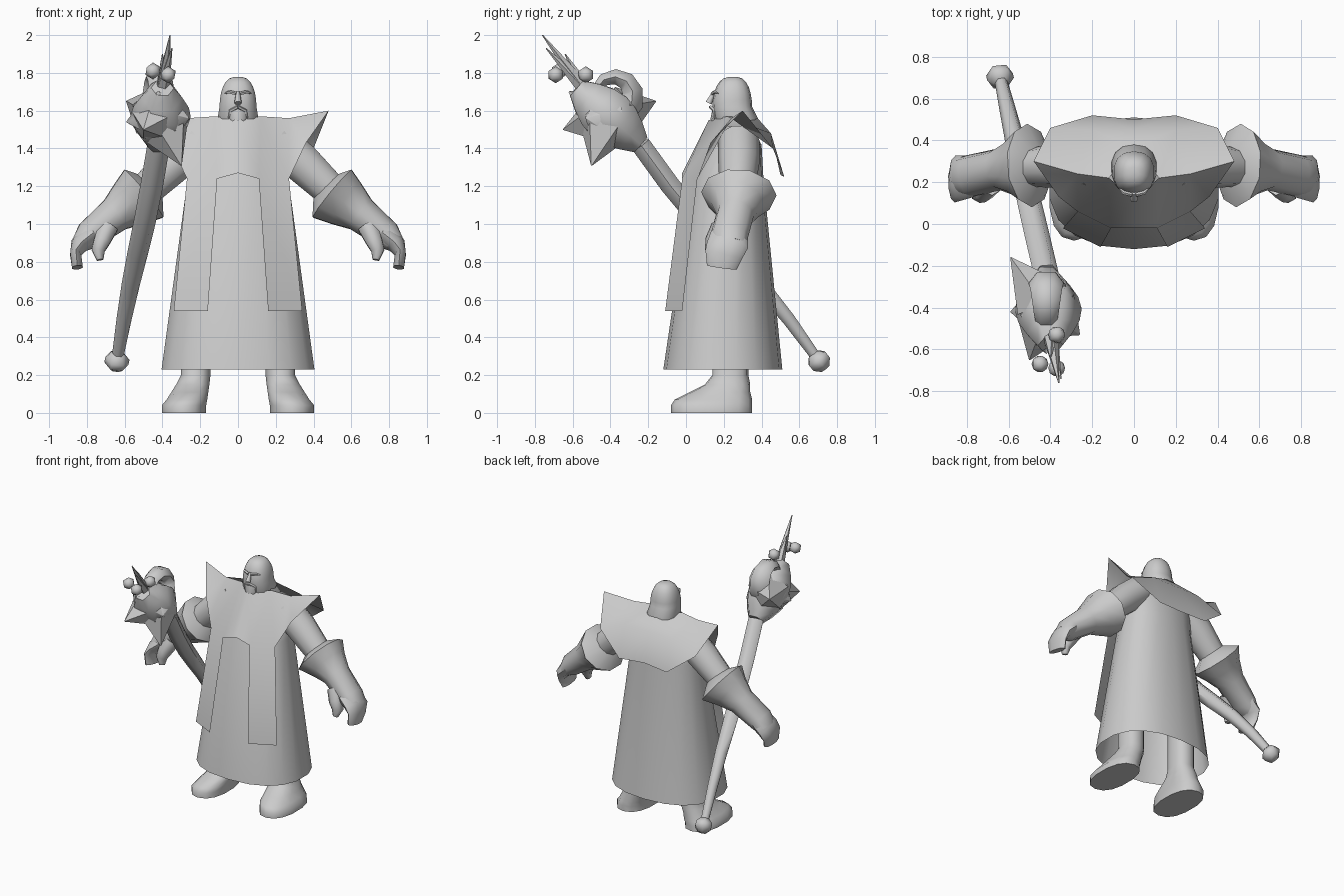
import bpy, bmesh
from math import sin, cos, pi, copysign, radians
from mathutils import Vector

if "Cube" in bpy.data.objects:
    bpy.data.objects.remove(bpy.data.objects["Cube"])

colour = (.6, .6, .6, 1)
grey = bpy.data.materials.new("stone_grey")
grey.use_nodes = True
grey.diffuse_color = colour
grey.node_tree.nodes["Principled BSDF"].inputs["Base Color"].default_value = colour

parts = []
SIDEWAYS = Vector((1, 0, 0))
DEPTH = Vector((0, 1, 0))
UPWARD = Vector((0, 0, 1))


def finish(name, bm, mirror=False):
    bmesh.ops.recalc_face_normals(bm, faces=bm.faces)
    mesh = bpy.data.meshes.new(name)
    bm.to_mesh(mesh)
    bm.free()
    mesh.materials.append(grey)
    obj = bpy.data.objects.new(name, mesh)
    bpy.context.collection.objects.link(obj)
    if mirror:
        obj.modifiers.new("mirror", "MIRROR")
    parts.append(obj)


def skin(name, rings, open_start=False, mirror=False):
    """Bridge equal rings of points and cap the ends."""
    bm = bmesh.new()
    loops = [[bm.verts.new(point) for point in ring] for ring in rings]
    for lower, upper in zip(loops, loops[1:]):
        for i in range(len(lower)):
            bm.faces.new((lower[i - 1], lower[i], upper[i], upper[i - 1]))
    if not open_start:
        bm.faces.new(loops[0])
    bm.faces.new(loops[-1])
    finish(name, bm, mirror)


def turn(sides):
    return [2 * pi * i / sides for i in range(sides)]


def boxy(value):
    return copysign(abs(value) ** .85, value)


def stack(name, levels, centre=0, lean=0, sides=14, **options):
    """Horizontal ovals given as height, half width, front and back."""
    rings = []
    for z, half, front, back in levels:
        middle, depth = (front + back) / 2, (back - front) / 2
        shift = centre + lean * half
        rings.append([(shift + half * boxy(sin(a)), middle - depth * boxy(cos(a)), z)
                      for a in turn(sides)])
    skin(name, rings, **options)


def sweep(name, path, axis=DEPTH, sides=8, **options):
    """Tube along x, y, z, radius, with an optional second radius."""
    spots = [Vector(point[:3]) for point in path]
    rings = []
    for i, point in enumerate(path):
        ahead = spots[min(i + 1, len(spots) - 1)]
        along = (ahead - spots[max(i - 1, 0)]).normalized()
        u = (axis - along * along.dot(axis)).normalized()
        v = along.cross(u)
        rings.append([spots[i] + u * point[3] * cos(a) + v * point[-1] * sin(a)
                      for a in turn(sides)])
    skin(name, rings, **options)


# Robe, open at the hem
stack("robe", [(.23, .41, -.12, .51), (1.24, .27, .03, .41),
               (1.42, .25, .12, .4), (1.52, .13, .16, .34)],
      sides=18, open_start=True)

# Mantle with hanging front panels, one half mirrored
neck_front, neck_side, neck_back = (0, .12, 1.55), (.12, .22, 1.57), (0, .37, 1.57)
shoulder, tip, armhole = (.27, .24, 1.56), (.48, .3, 1.6), (.36, .13, 1.43)
arch_top, arch_side, chest_side = (0, -.02, 1.27), (.11, -.02, 1.24), (.27, .06, 1.24)
panel_inner, panel_outer = (.16, -.11, .54), (.34, -.02, .54)
nape, blade = (0, .45, 1.48), (.2, .45, 1.48)
cape_middle, cape_side, cape_corner = (0, .5, 1.26), (.2, .52, 1.25), (.4, .46, 1.4)
sheets = [
    (neck_front, neck_side, arch_side, arch_top),
    (neck_side, shoulder, chest_side, arch_side),
    (shoulder, tip, armhole),
    (shoulder, armhole, chest_side),
    (arch_side, chest_side, panel_outer, panel_inner),
    (neck_back, neck_side, blade, nape),
    (neck_side, shoulder, blade),
    (shoulder, tip, cape_corner, blade),
    (nape, blade, cape_side, cape_middle),
    (blade, cape_corner, cape_side),
]
bm = bmesh.new()
corners = {point: bm.verts.new(point) for sheet in sheets for point in sheet}
for sheet in sheets:
    bm.faces.new([corners[point] for point in sheet])
finish("mantle", bm, mirror=True)

# Hooded head: straight sides under a blunt dome
dome = []
for step in range(7):
    a = pi * step / 13
    bulge = cos(a) ** .7
    dome.append((1.62 + .16 * sin(a), .1 * bulge, .25 - .11 * bulge, .25 + .1 * bulge))
stack("hood", [(1.5, .09, .17, .37), (1.56, .11, .15, .38)] + dome)

# Face details
sweep("nose", [(0, .15, 1.7, .01), (0, .12, 1.64, .02)], SIDEWAYS, sides=6)
sweep("brow", [(.01, .14, 1.69, .01), (.05, .15, 1.7, .01), (.07, .17, 1.69, .003)],
      UPWARD, sides=5, mirror=True)
sweep("moustache", [(0, .13, 1.62, .01), (.04, .15, 1.6, .01), (.05, .15, 1.56, .003)],
      UPWARD, sides=5, mirror=True)
stack("beard", [(1.61, .06, .14, .22), (1.56, .05, .13, .2), (1.5, .01, .13, .14)], sides=8)

# Arms with flared gauntlets
sweep("upper_arm", [(.2, .28, 1.44, .11), (.33, .28, 1.33, .11), (.52, .27, 1.15, .09)],
      sides=10, mirror=True)
sweep("gauntlet", [(.46, .28, 1.2, .09), (.5, .28, 1.16, .2, .17), (.57, .27, 1.11, .14),
                   (.65, .26, 1.05, .1), (.79, .23, .94, .1, .08), (.84, .23, .89, .09, .05)],
      sides=10, mirror=True)

# Mitten of hooked fingers, and a thumb
sweep("fingers", [(.77, .23, .95, .1, .06), (.84, .22, .89, .11, .05),
                  (.86, .2, .84, .1, .03), (.85, .19, .77, .08, .03)], sides=10, mirror=True)
sweep("thumb", [(.69, .19, .98, .06), (.72, .15, .91, .05), (.74, .14, .86, .04),
                (.73, .13, .81, .02)], sides=6, mirror=True)

# Boots, leaning outward as they widen
stack("boot", [(.5, .08, .14, .33), (.2, .08, .14, .33), (.15, .09, .1, .34),
               (.11, .1, .02, .34), (.07, .11, -.06, .35), (.04, .12, -.08, .35),
               (0, .12, -.08, .35)], centre=.1, lean=1.55, mirror=True)

# Crooked staff shaft, thickening toward the head
foot, neck = Vector((-.64, .7, .28)), Vector((-.42, -.24, 1.42))
crown = Vector((-.4, -.58, 1.72))
steps = [step / 6 for step in range(7)]
sweep("staff_shaft", [(*(foot.lerp(neck, t) + UPWARD * .03 * sin(2 * pi * t)),
                       .03 + .03 * t + .01 * sin(pi * t)) for t in steps], SIDEWAYS, sides=6)
sweep("staff_knob", [(*foot.lerp(neck, -.04 + .07 * t), .03 + .04 * sin(pi * t))
                     for t in steps[::2]], SIDEWAYS, sides=6)

# Gnarled staff head with a thick hook curling over it
sweep("staff_head", [(*neck.lerp(crown, t), .06 + .1 * sin(pi * t)) for t in steps],
      SIDEWAYS, sides=6)
hook = []
for t in steps:
    a = radians(220 * t - 60)
    hook.append((-.42, -.38 + .1 * cos(a), 1.68 + .1 * sin(a), .1 - .05 * t, .08 - .05 * t))
sweep("staff_hook", hook, SIDEWAYS, sides=6)

# Broad thorns grow out of the head, needles out of its crown
heart = neck.lerp(crown, .5)
for point in ((-.59, -.16, 1.65), (-.3, -.5, 1.31), (-.26, -.53, 1.56),
              (-.5, -.65, 1.5), (-.59, -.42, 1.54), (-.42, -.62, 1.7)):
    base = heart.lerp(Vector(point), .25)
    sweep("staff_thorn", [(*base, .14), (*point, .003)], UPWARD, sides=5)
for point in ((-.36, -.76, 2), (-.35, -.74, 1.93), (-.4, -.64, 1.9)):
    base = crown.lerp(heart, .3) + UPWARD * .03
    sweep("staff_needle", [(*base, .04), (*point, .003)], SIDEWAYS, sides=5)
for spot in ((-.45, -.67, 1.81), (-.37, -.69, 1.79), (-.37, -.53, 1.79)):
    bm = bmesh.new()
    bmesh.ops.create_icosphere(bm, subdivisions=1, radius=.045)
    bmesh.ops.translate(bm, verts=bm.verts, vec=spot)
    finish("staff_bead", bm)

# Smooth shading with sharp creases kept
bpy.ops.object.select_all(action="DESELECT")
for obj in parts:
    obj.select_set(True)
bpy.context.view_layer.objects.active = parts[0]
bpy.ops.object.shade_smooth_by_angle(angle=radians(60))
